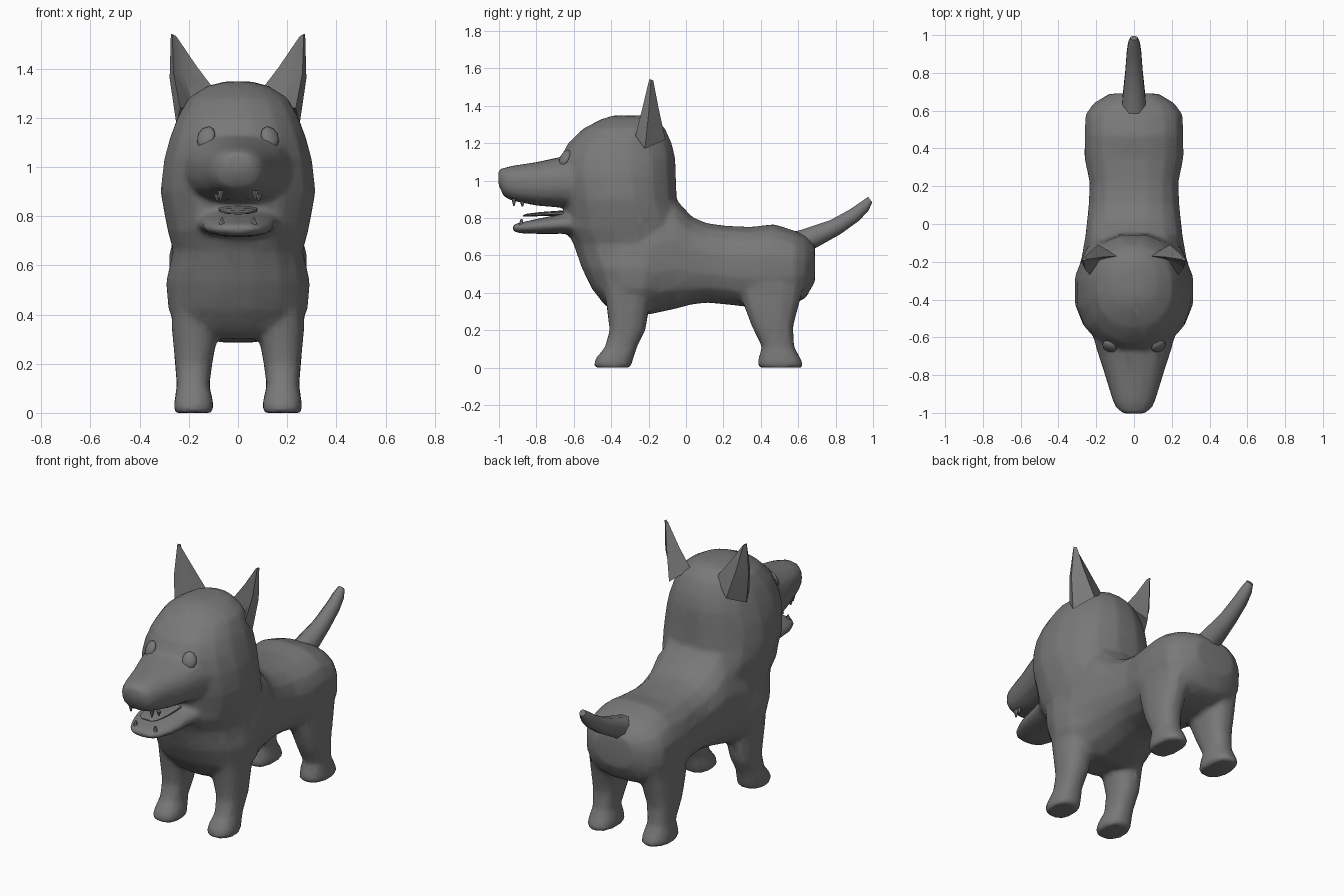
import bpy, bmesh, math
from mathutils import Vector

fur = bpy.data.materials.new("dark_grey")
fur.diffuse_color = (0.19, 0.19, 0.19, 1)


def add_mesh(name, bm):
    bmesh.ops.recalc_face_normals(bm, faces=bm.faces)
    mesh = bpy.data.meshes.new(name)
    bm.to_mesh(mesh)
    bm.free()
    mesh.materials.append(fur)
    obj = bpy.data.objects.new(name, mesh)
    bpy.context.collection.objects.link(obj)
    return obj


def skin(name, rings):
    """Closed skin over rings that have equal point counts."""
    bm = bmesh.new()
    loops = [[bm.verts.new(p) for p in r] for r in rings]
    n = len(loops[0])
    for a, b in zip(loops, loops[1:]):
        for i in range(n):
            j = (i + 1) % n
            bm.faces.new((a[i], a[j], b[j], b[i]))
    bm.faces.new(loops[0])
    bm.faces.new(loops[-1])
    return add_mesh(name, bm)


def oval(sides, power):
    """Unit superellipse points."""
    pts = []
    for i in range(sides):
        t = 2 * math.pi * (i + 0.5) / sides
        c, s = math.cos(t), math.sin(t)
        pts.append((math.copysign(abs(c) ** (2 / power), c),
                    math.copysign(abs(s) ** (2 / power), s)))
    return pts


def loft_y(name, sections, power=2.2, sides=16):
    """Sections: y, bottom z, top z, half width."""
    return skin(name, [[(w * u, y, (b + t) / 2 + (t - b) / 2 * v)
                        for u, v in oval(sides, power)] for y, b, t, w in sections])


def loft_z(name, sections, power=2.2, sides=16):
    """Sections: z, front y, back y, left x, right x."""
    return skin(name, [[((l + r) / 2 + (r - l) / 2 * u, (f + b) / 2 + (b - f) / 2 * v, z)
                        for u, v in oval(sides, power)] for z, f, b, l, r in sections])


def smooth(obj, angle=60):
    bpy.ops.object.select_all(action='DESELECT')
    obj.select_set(True)
    bpy.context.view_layer.objects.active = obj
    bpy.ops.object.shade_smooth_by_angle(angle=math.radians(angle))


# Torso
torso = loft_y("body", [
    (-0.42, 0.32, 0.80, 0.25), (-0.20, 0.28, 0.86, 0.285), (-0.06, 0.31, 0.91, 0.26),
    (0.03, 0.335, 0.81, 0.25), (0.11, 0.345, 0.775, 0.242), (0.22, 0.335, 0.76, 0.238),
    (0.35, 0.32, 0.755, 0.265), (0.47, 0.32, 0.77, 0.265), (0.58, 0.34, 0.735, 0.26),
    (0.64, 0.37, 0.705, 0.215), (0.69, 0.46, 0.655, 0.13)], 2.5)

# Chest, neck and head in one upright loft
head = loft_z("head", [(z, f, b, -w, w) for z, f, b, w in [
    (0.30, -0.39, -0.16, 0.13), (0.35, -0.45, -0.10, 0.24), (0.42, -0.505, -0.05, 0.287),
    (0.53, -0.56, 0.0, 0.297), (0.66, -0.605, 0.0, 0.268), (0.74, -0.65, 0.0, 0.29),
    (0.80, -0.65, 0.0, 0.302), (0.90, -0.66, -0.045, 0.32), (1.03, -0.68, -0.05, 0.305),
    (1.12, -0.675, -0.053, 0.28), (1.20, -0.635, -0.073, 0.25), (1.28, -0.55, -0.11, 0.205),
    (1.33, -0.45, -0.16, 0.125), (1.348, -0.39, -0.21, 0.05)]])

# Upper muzzle and lower jaw
muzzle = loft_y("muzzle", [
    (-0.48, 0.83, 1.18, 0.25), (-0.68, 0.855, 1.125, 0.195), (-0.80, 0.865, 1.10, 0.155),
    (-0.93, 0.892, 1.08, 0.115), (-0.975, 0.915, 1.068, 0.095), (-1.004, 0.98, 1.06, 0.055)], 2.4)
jaw = loft_y("jaw", [
    (-0.50, 0.70, 0.84, 0.20), (-0.65, 0.715, 0.825, 0.16), (-0.80, 0.715, 0.795, 0.14),
    (-0.89, 0.718, 0.775, 0.10), (-0.926, 0.73, 0.765, 0.06)], 2.3)

# Legs, with paws that spread towards the ground
front_leg = [(0.50, -0.46, -0.16, 0.07, 0.27), (0.35, -0.43, -0.19, 0.075, 0.272),
             (0.20, -0.41, -0.215, 0.103, 0.257), (0.11, -0.435, -0.26, 0.115, 0.25),
             (0.05, -0.485, -0.28, 0.10, 0.26), (0.012, -0.495, -0.29, 0.097, 0.263),
             (0.0, -0.485, -0.30, 0.105, 0.255)]
rear_leg = [(0.50, 0.28, 0.65, 0.07, 0.255), (0.35, 0.30, 0.61, 0.075, 0.262),
            (0.22, 0.35, 0.575, 0.10, 0.26), (0.11, 0.405, 0.58, 0.115, 0.25),
            (0.05, 0.385, 0.615, 0.10, 0.26), (0.012, 0.38, 0.63, 0.097, 0.263),
            (0.0, 0.39, 0.62, 0.105, 0.255)]
legs = []
for name, rows in (("front_leg", front_leg), ("rear_leg", rear_leg)):
    for s in (1, -1):
        legs.append(loft_z(name, [(z, f, b, s * l, s * r) for z, f, b, l, r in rows], 2.4, 12))

# Blend the parts into one soft skin with a modest face count
bpy.ops.object.select_all(action='DESELECT')
for part in [torso, head, muzzle, jaw] + legs:
    part.select_set(True)
bpy.context.view_layer.objects.active = torso
bpy.ops.object.join()
m = torso.modifiers.new("blend", 'REMESH')
m.mode, m.voxel_size = 'VOXEL', 0.014
m = torso.modifiers.new("soften", 'SMOOTH')
m.factor, m.iterations = 0.5, 6
m = torso.modifiers.new("reduce", 'DECIMATE')
m.ratio, m.use_symmetry, m.symmetry_axis = 0.12, True, 'X'
for name in ("blend", "soften", "reduce"):
    bpy.ops.object.modifier_apply(modifier=name)
smooth(torso, 70)

# Tail
rings = []
for y, z, r in [(0.55, 0.655, 0.075), (0.66, 0.69, 0.066), (0.80, 0.752, 0.05),
                (0.90, 0.815, 0.042), (0.955, 0.862, 0.034), (0.985, 0.898, 0.02)]:
    rings.append([(r * u, y - 0.6 * r * v, z + 0.8 * r * v) for u, v in oval(8, 2)])
smooth(skin("tail", rings))

for s in (1, -1):
    # Ear: inner edge, hollow front, front edge, outer edge, back
    base = [(0.085, -0.17, 1.30), (0.18, -0.19, 1.24), (0.235, -0.27, 1.24),
            (0.25, -0.22, 1.17), (0.19, -0.11, 1.22)]
    middle = [(0.165, -0.175, 1.405), (0.22, -0.185, 1.38), (0.262, -0.235, 1.38),
              (0.278, -0.20, 1.36), (0.23, -0.145, 1.38)]
    tip = [(0.25, -0.188, 1.53), (0.257, -0.19, 1.535), (0.267, -0.197, 1.54),
           (0.273, -0.187, 1.54), (0.26, -0.175, 1.535)]
    smooth(skin("ear", [[(s * x, y, z) for x, y, z in r] for r in (base, middle, tip)]), 45)

    # Eye: flattened ball facing forward, outward and a little up
    bm = bmesh.new()
    bmesh.ops.create_uvsphere(bm, u_segments=10, v_segments=6, radius=1)
    bmesh.ops.scale(bm, vec=(0.041, 0.05, 0.02), verts=bm.verts)
    eye = add_mesh("eye", bm)
    eye.location = (s * 0.13, -0.648, 1.12)
    eye.rotation_euler = Vector((s * 0.45, -0.75, 0.45)).to_track_quat('Z', 'Y').to_euler()
    smooth(eye)

    # Small pointed teeth in both jaws
    for name, x, y, z, drop in (("upper_tooth", 0.07, -0.92, 0.905, -0.04),
                                ("upper_tooth", 0.085, -0.875, 0.89, -0.028),
                                ("lower_tooth", 0.065, -0.88, 0.765, 0.03)):
        skin(name, [[(s * x + r * u, y + r * v, z + h) for u, v in oval(6, 2)]
                    for h, r in ((0, 0.014), (drop, 0.004))])

# Tongue
smooth(loft_y("tongue", [(-0.60, 0.815, 0.845, 0.085), (-0.78, 0.81, 0.832, 0.08),
                         (-0.85, 0.807, 0.823, 0.06), (-0.872, 0.808, 0.816, 0.035)], 2.2, 10))
